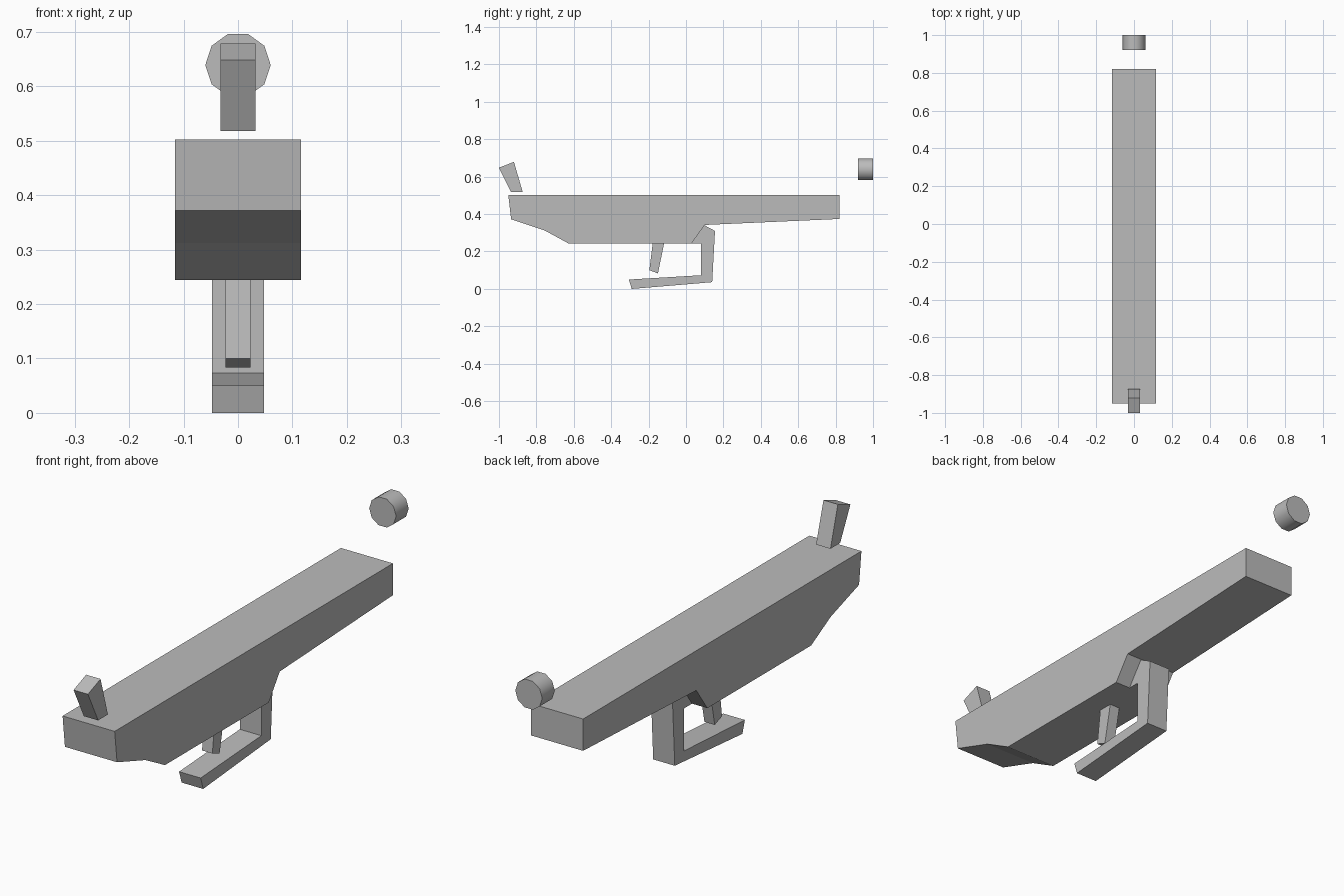
import bpy, bmesh, math

if "Cube" in bpy.data.objects:
    bpy.data.objects.remove(bpy.data.objects["Cube"])

# One flat grey for the whole model
grey = bpy.data.materials.new("plain_grey")
grey.diffuse_color = (0.5, 0.5, 0.5, 1.0)
grey.use_nodes = True
grey.node_tree.nodes["Principled BSDF"].inputs["Base Color"].default_value = grey.diffuse_color


def extrude_profile(name, half_width, profile):
    """Side outline given as (y, z) points, extruded symmetrically along x."""
    bm = bmesh.new()
    face = bm.faces.new([bm.verts.new((-half_width, y, z)) for y, z in profile])
    ext = bmesh.ops.extrude_face_region(bm, geom=[face])
    moved = [v for v in ext["geom"] if isinstance(v, bmesh.types.BMVert)]
    bmesh.ops.translate(bm, verts=moved, vec=(2 * half_width, 0, 0))
    bmesh.ops.recalc_face_normals(bm, faces=bm.faces)
    mesh = bpy.data.meshes.new(name)
    bm.to_mesh(mesh)
    bm.free()
    mesh.materials.append(grey)
    obj = bpy.data.objects.new(name, mesh)
    bpy.context.collection.objects.link(obj)
    return obj


# Long body with stepped underside
extrude_profile("body", 0.116, [
    (-0.95, 0.502), (0.82, 0.502), (0.82, 0.374), (0.10, 0.342),
    (0.03, 0.244), (-0.63, 0.244), (-0.755, 0.312), (-0.935, 0.372)])

# Hooked guard under the body
extrude_profile("guard", 0.048, [
    (0.03, 0.244), (0.097, 0.341), (0.155, 0.31), (0.14, 0.036),
    (-0.29, 0.0), (-0.306, 0.05), (0.08, 0.073), (0.08, 0.244)])

# Small lever inside the guard
extrude_profile("lever", 0.023, [
    (-0.178, 0.244), (-0.117, 0.244), (-0.15, 0.083), (-0.196, 0.1)])

# Tilted block floating above the front end
extrude_profile("front_block", 0.032, [
    (-1.0, 0.648), (-0.92, 0.679), (-0.873, 0.518), (-0.935, 0.518)])

# Ten-sided round knob above the rear end
bpy.ops.mesh.primitive_cylinder_add(
    vertices=10, radius=0.06, depth=0.08, location=(0, 0.96, 0.639),
    rotation=(math.pi / 2, math.radians(18), 0))
knob = bpy.context.object
knob.name = "rear_knob"
knob.data.materials.append(grey)
# Put vertices on the +-x axis so the top and bottom are flat
knob.rotation_euler = (math.pi / 2, 0, 0)
for v in knob.data.vertices:
    x, y = v.co.x, v.co.y
    a = math.radians(18)
    v.co.x = x * math.cos(a) - y * math.sin(a)
    v.co.y = x * math.sin(a) + y * math.cos(a)
bpy.ops.object.shade_smooth_by_angle(angle=math.radians(40))
